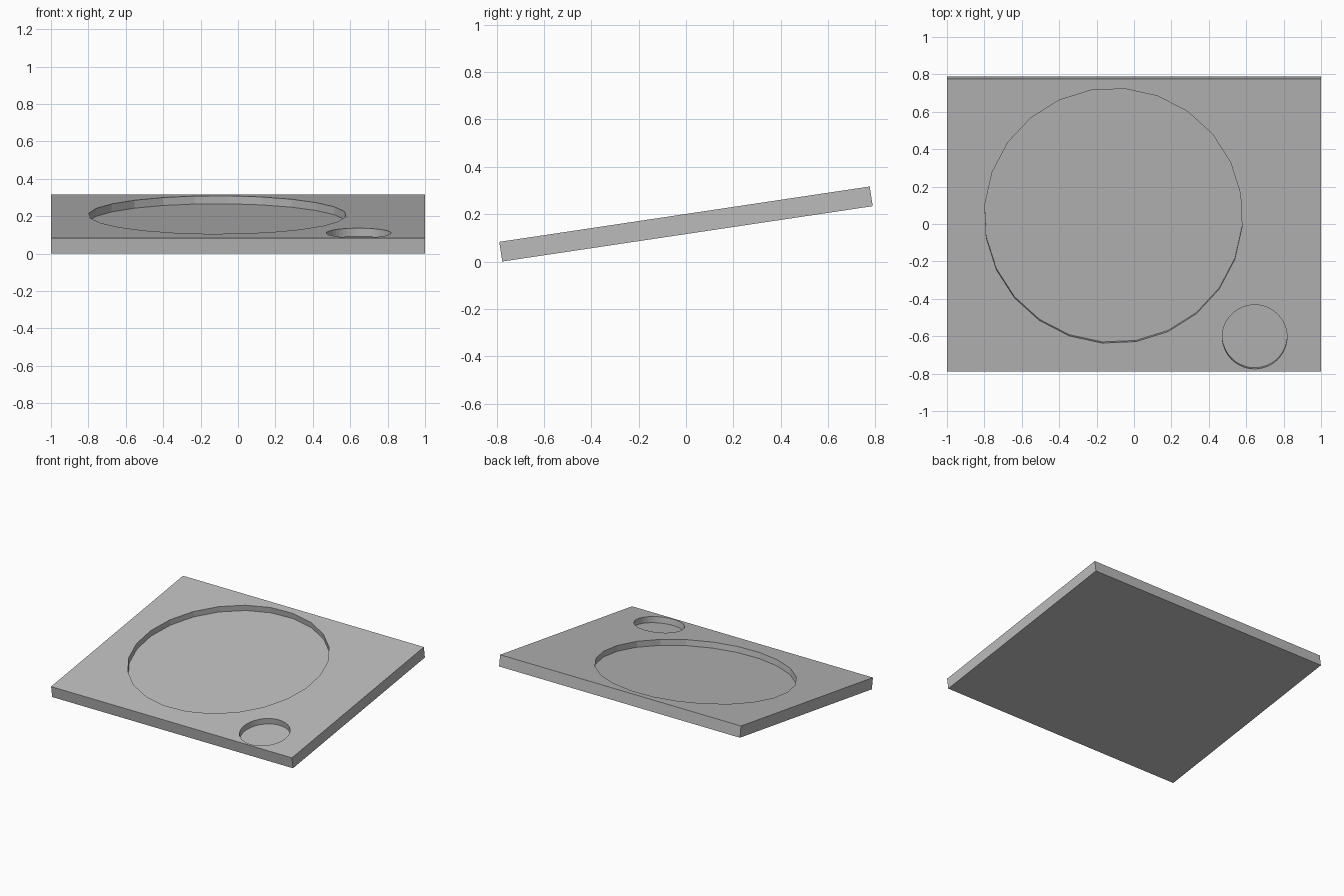
import bpy
from math import radians, sin, cos

cube = bpy.data.objects.get("Cube")
if cube:
    bpy.data.objects.remove(cube, do_unlink=True)

LENGTH, THICK, TILT = 1.582, 0.084, radians(8.5)

grey = bpy.data.materials.new("plain grey")
grey.use_nodes = True
colour = (0.5, 0.5, 0.5, 1)
grey.diffuse_color = colour
grey.node_tree.nodes["Principled BSDF"].inputs["Base Color"].default_value = colour

# Flat rectangular slab
bpy.ops.mesh.primitive_cube_add(size=1)
slab = bpy.context.object
slab.name = "tilted_tray"
slab.data.materials.append(grey)
slab.scale = (2, LENGTH, THICK)
bpy.ops.object.transform_apply(location=False, rotation=False, scale=True)


def cut_recess(name, x, y, radius, depth, sides, turn):
    """Sink a round, flat-bottomed recess into the top face."""
    height = 0.2
    bpy.ops.mesh.primitive_cylinder_add(
        vertices=sides, radius=radius, depth=height,
        location=(x, y, THICK / 2 - depth + height / 2),
        rotation=(0, 0, radians(turn)))
    cutter = bpy.context.object
    cutter.name = name
    cutter.hide_render = True
    cutter.data.materials.append(grey)
    mod = slab.modifiers.new(name, "BOOLEAN")
    mod.operation = "DIFFERENCE"
    mod.solver = "EXACT"
    mod.object = cutter
    bpy.ops.object.select_all(action="DESELECT")
    slab.select_set(True)
    bpy.context.view_layer.objects.active = slab
    bpy.ops.object.modifier_apply(modifier=mod.name)
    bpy.data.objects.remove(cutter, do_unlink=True)


# Large plate recess and small cup recess (first vertex of a cylinder lies on +y)
cut_recess("plate_recess", -0.11, 0.05, 0.69, 0.043, 24, 10)
cut_recess("cup_recess", 0.645, -0.604, 0.173, 0.044, 48, 0)

# Tilt so the back edge is raised and the front edge rests on the ground
slab.rotation_euler.x = TILT
slab.location.z = (LENGTH * sin(TILT) + THICK * cos(TILT)) / 2
